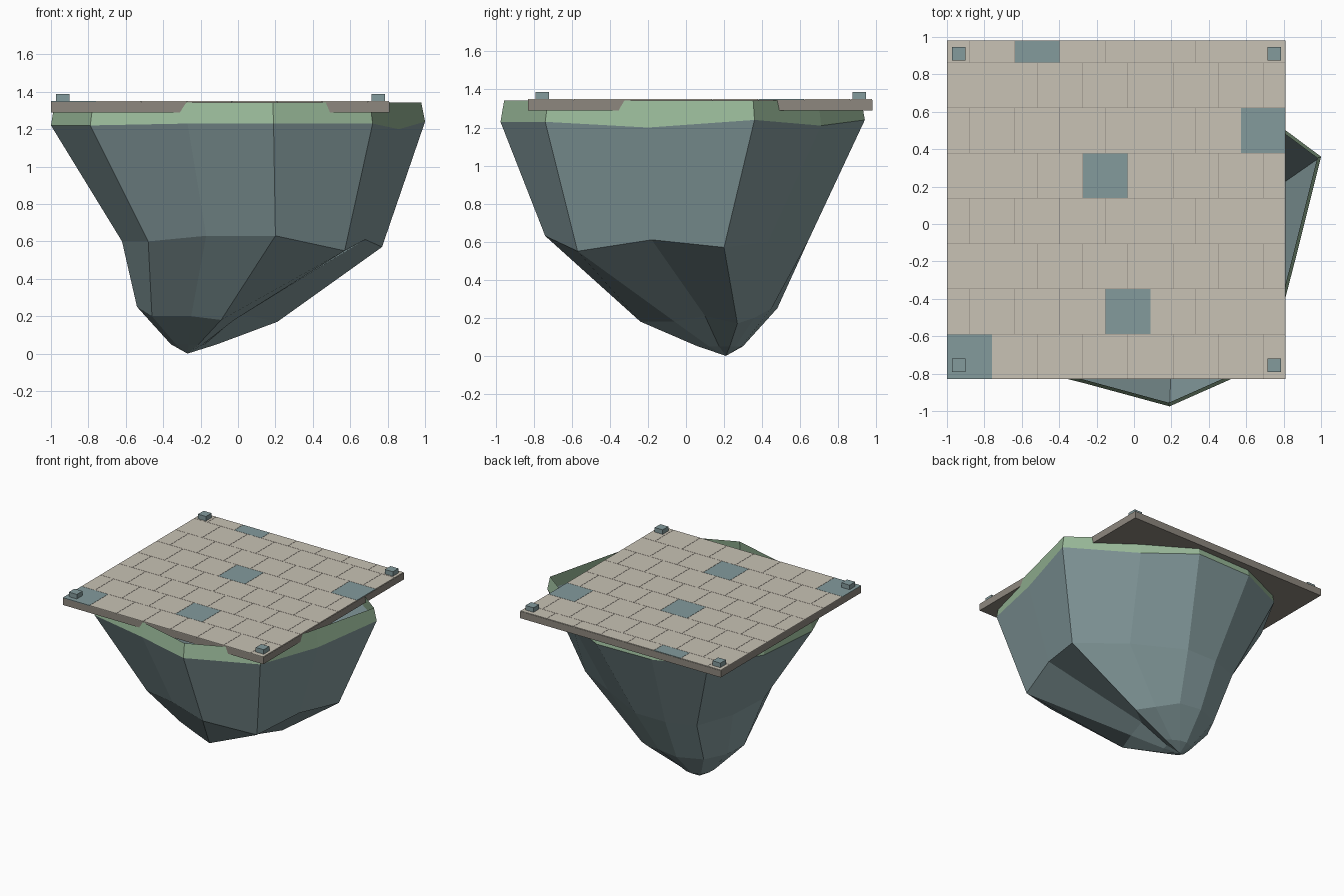
import bpy
import bmesh
from mathutils import Vector

default_cube = bpy.data.objects.get("Cube")
if default_cube:
    bpy.data.objects.remove(default_cube, do_unlink=True)


def make_material(name, red, green, blue):
    material = bpy.data.materials.new(name)
    material.use_nodes = True
    colour = (red, green, blue, 1)
    material.diffuse_color = colour
    shader = next(n for n in material.node_tree.nodes if n.type == 'BSDF_PRINCIPLED')
    shader.inputs["Base Color"].default_value = colour
    return material


rock_blue = make_material("blue_grey_rock", .23, .325, .335)
grass_green = make_material("grass_green", .32, .49, .32)
slab_grey = make_material("warm_grey_stone", .27, .245, .21)
tile_beige = make_material("beige_tile", .58, .54, .46)


def finish(name, bm, *materials):
    mesh = bpy.data.meshes.new(name)
    bm.to_mesh(mesh)
    bm.free()
    for material in materials:
        mesh.materials.append(material)
    obj = bpy.data.objects.new(name, mesh)
    bpy.context.collection.objects.link(obj)
    return obj


def add_box(bm, low, high, material_index=0):
    low, high = Vector(low), Vector(high)
    corners = bmesh.ops.create_cube(bm, size=1)["verts"]
    bmesh.ops.scale(bm, vec=high - low, verts=corners)
    bmesh.ops.translate(bm, vec=(low + high) / 2, verts=corners)
    for face in {f for v in corners for f in v.link_faces}:
        face.material_index = material_index


def add_ring(bm, outline, heights):
    return [bm.verts.new((x, y, z)) for (x, y), z in zip(outline, heights)]


def bridge(bm, lower, upper):
    count = len(lower)
    for i in range(count):
        j = (i + 1) % count
        bm.faces.new((lower[i], lower[j], upper[j], upper[i]))


# Outlines of the floating rock, counter-clockwise from the front point
brim = [(.19, -.975), (.72, -.74), (.86, -.2), (1, .36), (.53, .71), (.15, .94),
        (-.34, .93), (-.73, .76), (-.95, .35), (-1, -.2), (-.79, -.72), (-.27, -.85)]
brim_z = [1.23, 1.23, 1.2, 1.24, 1.21, 1.24, 1.24, 1.23, 1.22, 1.22, 1.22, 1.23]
waist = [(.2, -.74), (.57, -.57), (.68, -.18), (.77, .2), (.4, .43), (.01, .64),
         (-.26, .64), (-.49, .56), (-.6, .25), (-.62, -.12), (-.48, -.49), (-.17, -.6)]
waist_z = [.63, .55, .61, .57] + [.6] * 7 + [.63]
foot = [(-.09, -.24), (-.02, -.06), (.01, .1), (.21, .27), (.09, .36), (-.07, .45),
        (-.25, .48), (-.44, .4), (-.53, .22), (-.54, .02), (-.46, -.09), (-.25, -.19)]
foot_z = [.18, .18, .21, .17, .2] + [.25] * 5 + [.2, .2]
tip_centre = Vector((-.27, .21))
tip = [tip_centre + (Vector(p) - tip_centre) * .33 for p in foot]

# Faceted rock underside
bm = bmesh.new()
tip_ring = add_ring(bm, tip, [.05] * len(tip))
foot_ring = add_ring(bm, foot, foot_z)
waist_ring = add_ring(bm, waist, waist_z)
brim_ring = add_ring(bm, brim, brim_z)
bridge(bm, tip_ring, foot_ring)
bridge(bm, foot_ring, waist_ring)
bridge(bm, waist_ring, brim_ring)
point = bm.verts.new((tip_centre.x, tip_centre.y, 0))
for i, vert in enumerate(tip_ring):
    bm.faces.new((point, tip_ring[(i + 1) % len(tip_ring)], vert))
finish("rock_underside", bm, rock_blue)

# Grass band around the open top
bm = bmesh.new()
band_bottom = add_ring(bm, brim, brim_z)
band_top = add_ring(bm, [(x * .98, y * .98) for x, y in brim], [1.343] * len(brim))
bridge(bm, band_bottom, band_top)
finish("grass_band", bm, grass_green)

# Square stone slab
left, right, front, back = -1, .81, -.83, .98
slab_top, tile_top = 1.345, 1.35
bm = bmesh.new()
add_box(bm, (left, front, 1.29), (right, back, slab_top))
finish("floor_slab", bm, slab_grey)

# Running-bond floor tiles with a few blue ones
size, gap = .242, .002
blue_tiles = {(0, 0), (1, 4), (4, 3), (5, 7), (7, 2)}
bm = bmesh.new()
for row in range(8):
    y0 = front + row * size
    y1 = min(y0 + size, back)
    x0, column = left, 0
    while x0 < right - .01:
        x1 = x0 + (size / 2 if row % 2 and column == 0 else size)
        x1 = min(x1, right)
        add_box(bm, (x0, y0, slab_top), (x1 - gap, y1 - gap, tile_top),
                int((row, column) in blue_tiles))
        x0, column = x1, column + 1
finish("floor_tiles", bm, tile_beige, rock_blue)

# Small corner blocks
half = .036
for depth, y in (("front", -.755), ("back", .91)):
    for side, x in (("right", -.937), ("left", .75)):
        bm = bmesh.new()
        add_box(bm, (x - half, y - half, slab_top), (x + half, y + half, 1.387))
        finish(f"corner_block_{depth}_{side}", bm, rock_blue)
